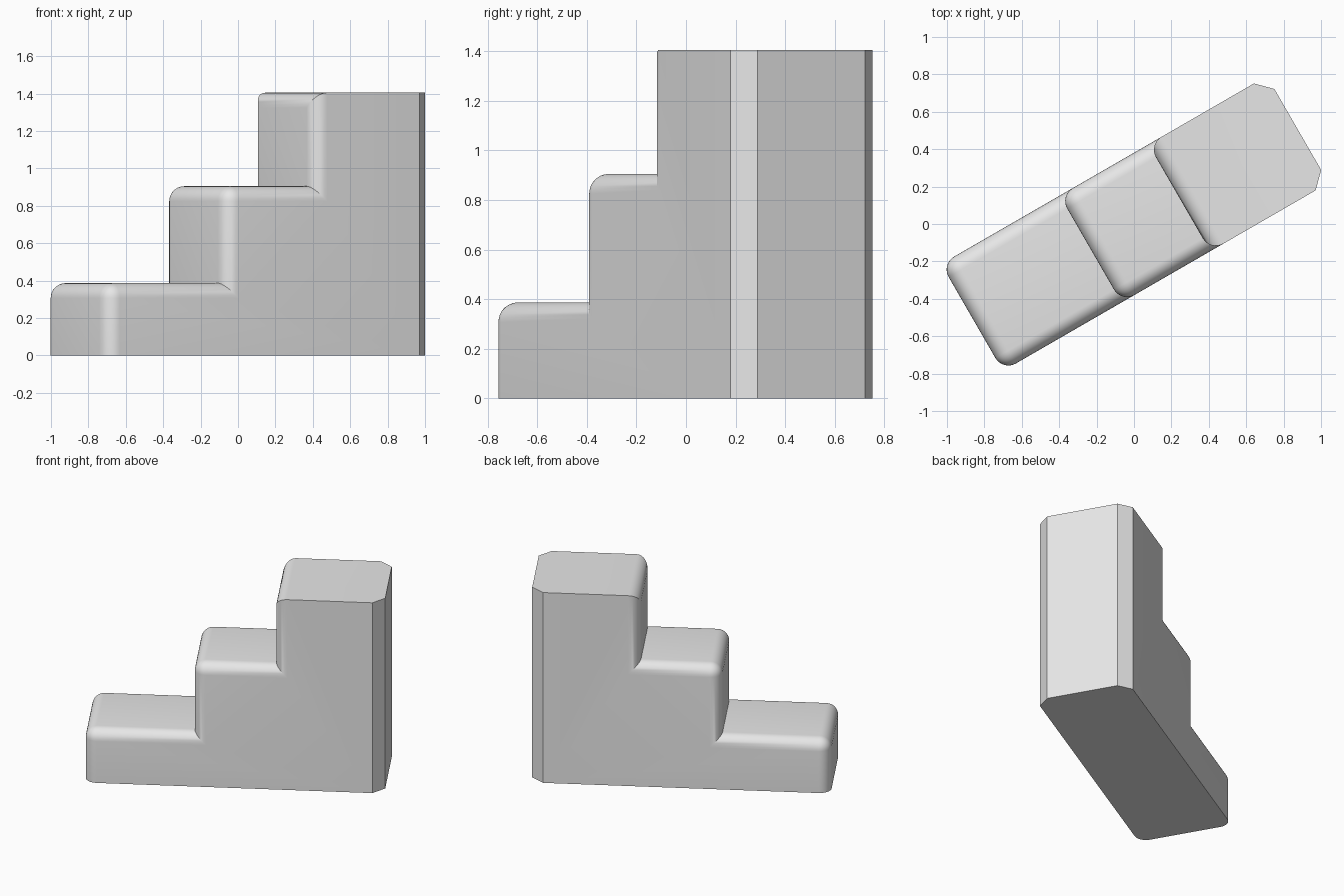
import bpy
import bmesh
import math
from mathutils import Matrix

cube = bpy.data.objects.get("Cube")
if cube:
    bpy.data.objects.remove(cube, do_unlink=True)

HALF_WIDTH = 0.33
BACK = 1.011
RADIUS = 0.08
STEPS = [(-1.0, 0.387), (-0.268, 0.905), (0.28, 1.405)]  # riser position, tread height
TOP = STEPS[-1][1]

stone = bpy.data.materials.new("plain grey")
stone.use_nodes = True
grey = (0.8, 0.8, 0.8, 1.0)
stone.diffuse_color = grey
stone.node_tree.nodes["Principled BSDF"].inputs["Base Color"].default_value = grey

# Stair side profile, extruded across the width
profile = [(BACK, 0.0), (STEPS[0][0], 0.0)]
floor = 0.0
for riser, height in STEPS:
    if floor > 0:
        profile.append((riser, floor))
    profile.append((riser, height))
    floor = height
profile.append((BACK, TOP))

bm = bmesh.new()
side = bm.faces.new([bm.verts.new((x, -HALF_WIDTH, z)) for x, z in profile])
extruded = bmesh.ops.extrude_face_region(bm, geom=[side])
bmesh.ops.translate(bm, vec=(0, 2 * HALF_WIDTH, 0),
                    verts=[v for v in extruded["geom"] if isinstance(v, bmesh.types.BMVert)])
bmesh.ops.recalc_face_normals(bm, faces=bm.faces)


def bevel(edges, segments):
    bmesh.ops.bevel(bm, geom=edges, offset=RADIUS, offset_type='OFFSET',
                    segments=segments, profile=0.5, affect='EDGES', clamp_overlap=False)


def is_vertical(edge):
    return abs(edge.verts[0].co.z - edge.verts[1].co.z) > 0.1


def at_back(edge):
    return all(v.co.x > BACK - 0.001 for v in edge.verts)


# Flat chamfers on the two tall back corners
bevel([e for e in bm.edges if is_vertical(e) and at_back(e)], 1)


def is_rounded(edge):
    a, b = edge.verts[0].co, edge.verts[1].co
    if is_vertical(edge):
        return max(a.x, b.x) < STEPS[-1][0] + 0.01
    if a.z < 0.01 or not edge.is_convex:
        return False
    along_width = abs(a.y - b.y) > HALF_WIDTH
    return a.z < TOP - 0.01 or (along_width and a.x < BACK - 0.1)


# Rounded nosings, riser corners and lower tread sides
bevel([e for e in bm.edges if is_rounded(e)], 8)

# Turn the flight diagonally
bm.transform(Matrix.Rotation(math.radians(30), 4, 'Z'))
mesh = bpy.data.meshes.new("stair_block")
bm.to_mesh(mesh)
bm.free()
mesh.materials.append(stone)
stairs = bpy.data.objects.new("stair_block", mesh)
bpy.context.collection.objects.link(stairs)
bpy.context.view_layer.objects.active = stairs
stairs.select_set(True)
bpy.ops.object.shade_smooth_by_angle(angle=math.radians(30))
